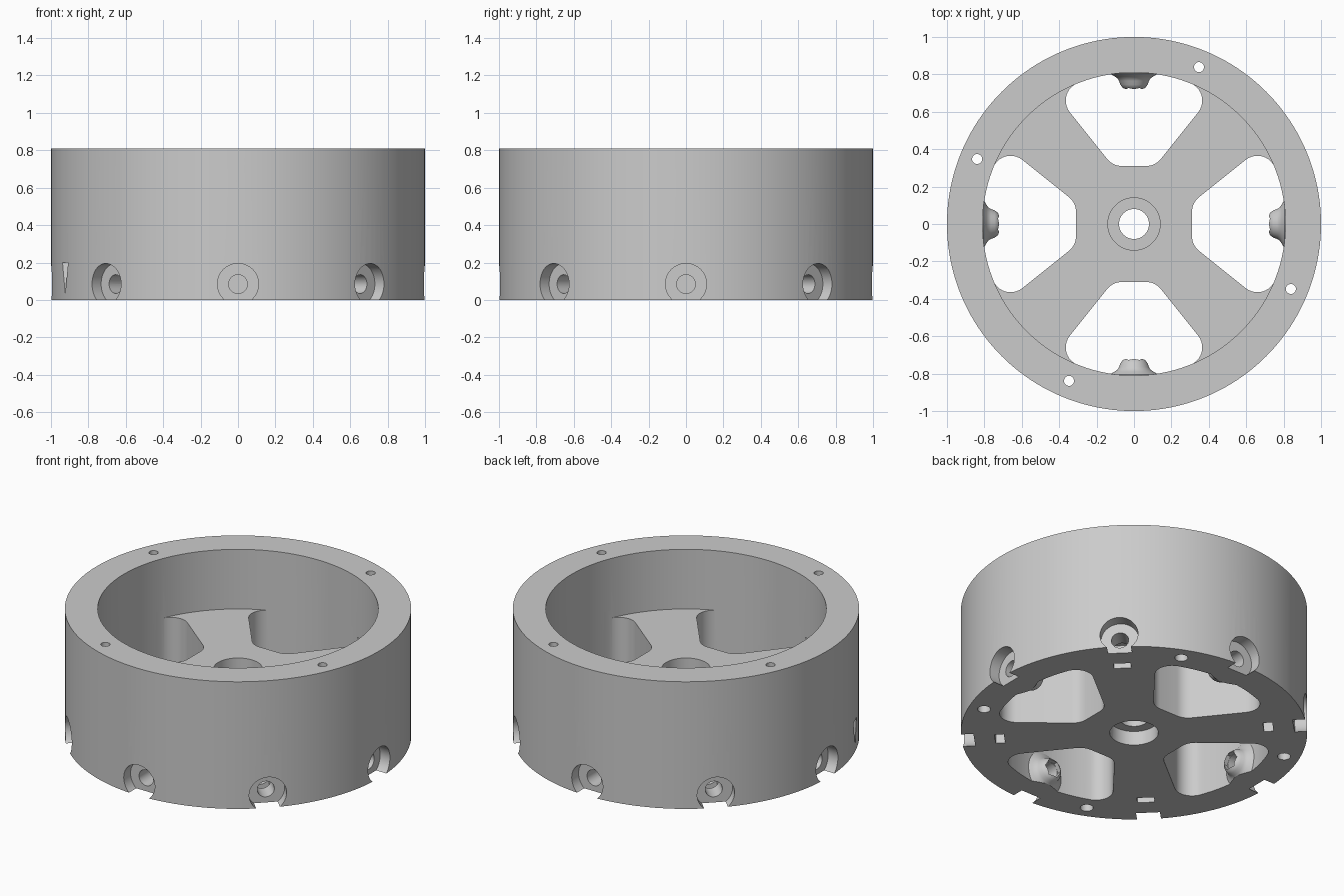
import bpy, bmesh, math
from mathutils import Matrix, Vector

if "Cube" in bpy.data.objects:
    bpy.data.objects.remove(bpy.data.objects["Cube"])

HEIGHT, FLOOR, BORE, HOLE_Z = 0.81, 0.43, 0.81, 0.085

grey = bpy.data.materials.new("light_grey")
grey.use_nodes = True
grey.diffuse_color = (0.6, 0.6, 0.6, 1)
grey.node_tree.nodes["Principled BSDF"].inputs["Base Color"].default_value = (0.6, 0.6, 0.6, 1)


def finish(bm, name, matrix=Matrix()):
    bmesh.ops.recalc_face_normals(bm, faces=bm.faces)
    mesh = bpy.data.meshes.new(name)
    bm.to_mesh(mesh)
    bm.free()
    mesh.transform(matrix)
    mesh.materials.append(grey)
    ob = bpy.data.objects.new(name, mesh)
    bpy.context.collection.objects.link(ob)
    return ob


def turn(degrees):
    return Matrix.Rotation(math.radians(degrees), 4, 'Z')


def upright(name, radius, z0, z1, x=0, angle=0, segs=32):
    """Vertical cylinder at distance x from the axis."""
    bm = bmesh.new()
    bmesh.ops.create_cone(bm, cap_ends=True, segments=segs, radius1=radius, radius2=radius, depth=z1 - z0)
    return finish(bm, name, turn(angle) @ Matrix.Translation((x, 0, (z0 + z1) / 2)))


def radial(name, radius, r0, r1, angle, segs=32):
    """Cylinder lying along a radius of the wheel."""
    bm = bmesh.new()
    bmesh.ops.create_cone(bm, cap_ends=True, segments=segs, radius1=radius, radius2=radius, depth=r1 - r0)
    return finish(bm, name, turn(angle) @ Matrix.Translation(((r0 + r1) / 2, 0, HOLE_Z))
                  @ Matrix.Rotation(math.pi / 2, 4, 'Y'))


def box(name, size, centre, angle=0):
    bm = bmesh.new()
    bmesh.ops.create_cube(bm, size=1)
    return finish(bm, name, turn(angle) @ Matrix.Translation(centre) @ Matrix.Diagonal((*size, 1)))


def prism(name, outline, z0, z1, angle=0):
    bm = bmesh.new()
    face = bm.faces.new([bm.verts.new((x, y, z0)) for x, y in outline])
    up = bmesh.ops.extrude_face_region(bm, geom=[face])["geom"]
    bmesh.ops.translate(bm, vec=(0, 0, z1 - z0), verts=[v for v in up if isinstance(v, bmesh.types.BMVert)])
    return finish(bm, name, turn(angle))


def lathe(name, profile, angle, segs=40):
    """Revolve (distance, radius) points about a radius of the wheel."""
    bm = bmesh.new()
    rings = [[bm.verts.new((x, r * math.cos(a), HOLE_Z + r * math.sin(a)))
              for a in (math.tau * i / segs for i in range(segs))] for x, r in profile]
    for a, b in zip(rings, rings[1:]):
        for i in range(segs):
            j = (i + 1) % segs
            bm.faces.new((a[i], a[j], b[j], b[i]))
    bm.faces.new(rings[0])
    bm.faces.new(rings[-1])
    return finish(bm, name, turn(angle))


def combine(body, tool, operation='DIFFERENCE'):
    mod = body.modifiers.new(tool.name, 'BOOLEAN')
    mod.operation, mod.solver, mod.object = operation, 'EXACT', tool
    bpy.context.view_layer.objects.active = body
    bpy.ops.object.modifier_apply(modifier=mod.name)
    bpy.data.objects.remove(tool)


def arc(cx, cy, radius, a0, a1, steps):
    return [(cx + radius * math.cos(t), cy + radius * math.sin(t))
            for t in (math.radians(a0 + (a1 - a0) * i / steps) for i in range(steps + 1))]


# Drum with a deep bore; extended below and trimmed at the end
body = upright("wheel_drum", 1, -0.2, HEIGHT, segs=160)
combine(body, upright("bore", BORE, FLOOR, 1, segs=160))

# Four rounded openings leaving four spokes
tangent = math.degrees(math.atan2(0.265, 0.66))
half = arc(0.41, 0.065, 0.1, 180, 129, 6) + arc(0.66, 0.265, 0.1, 129, tangent, 10)
rim = arc(0, 0, BORE, tangent, -tangent, 20)[1:-1]
outline = half + rim + [(x, -y) for x, y in reversed(half)]
for k in range(4):
    combine(body, prism("opening", outline, -0.3, FLOOR + 0.05, 90 * k))

# Flared screw bosses inside the openings
flare = [(0.87, 0.13), (0.805, 0.13), (0.79, 0.105), (0.78, 0.09), (0.765, 0.08),
         (0.745, 0.073), (0.73, 0.062), (0.722, 0.05), (0.718, 0.038)]
for k in range(4):
    combine(body, lathe("boss", flare, 90 * k), 'UNION')

# Trim everything flat at the base
combine(body, box("base_trim", (3, 3, 1), (0, 0, -0.5)))

# Hub bore with a recess on each side
combine(body, upright("hub_hole", 0.08, -0.1, 0.6, segs=48))
combine(body, upright("hub_recess_top", 0.14, FLOOR - 0.09, 0.6, segs=48))
combine(body, upright("hub_recess_bottom", 0.14, -0.1, 0.09, segs=48))

# Eight countersunk radial screw holes
for k in range(8):
    angle = 45 * k
    combine(body, radial("screw_recess", 0.11, 0.925, 1.1, angle, 40))
    combine(body, radial("screw_hole", 0.05, 0.66, 1.0, angle))
    if k % 2:
        combine(body, box("nut_slot", (0.055, 0.1, 0.3), (0.778, 0, 0), angle))
    else:
        combine(body, radial("nut_pocket", 0.058, 0.66, 0.75, angle, 6))

# Four long holes through the rim, wider at the base
for k in range(4):
    angle = 67.5 + 90 * k
    combine(body, upright("rim_hole", 0.027, -0.1, 1, 0.908, angle, 24))
    combine(body, upright("rim_recess", 0.038, -0.1, 0.08, 0.908, angle, 24))

# Small tapered index notch on the outside
bm = bmesh.new()
bmesh.ops.create_cone(bm, cap_ends=True, segments=4, radius1=0.002, radius2=0.05, depth=0.2)
combine(body, finish(bm, "index_notch", turn(202.5) @ Matrix.Translation((1.01, 0, 0.1))))

bpy.ops.object.select_all(action='DESELECT')
body.select_set(True)
bpy.context.view_layer.objects.active = body
bpy.ops.object.shade_smooth_by_angle(angle=math.radians(25))
